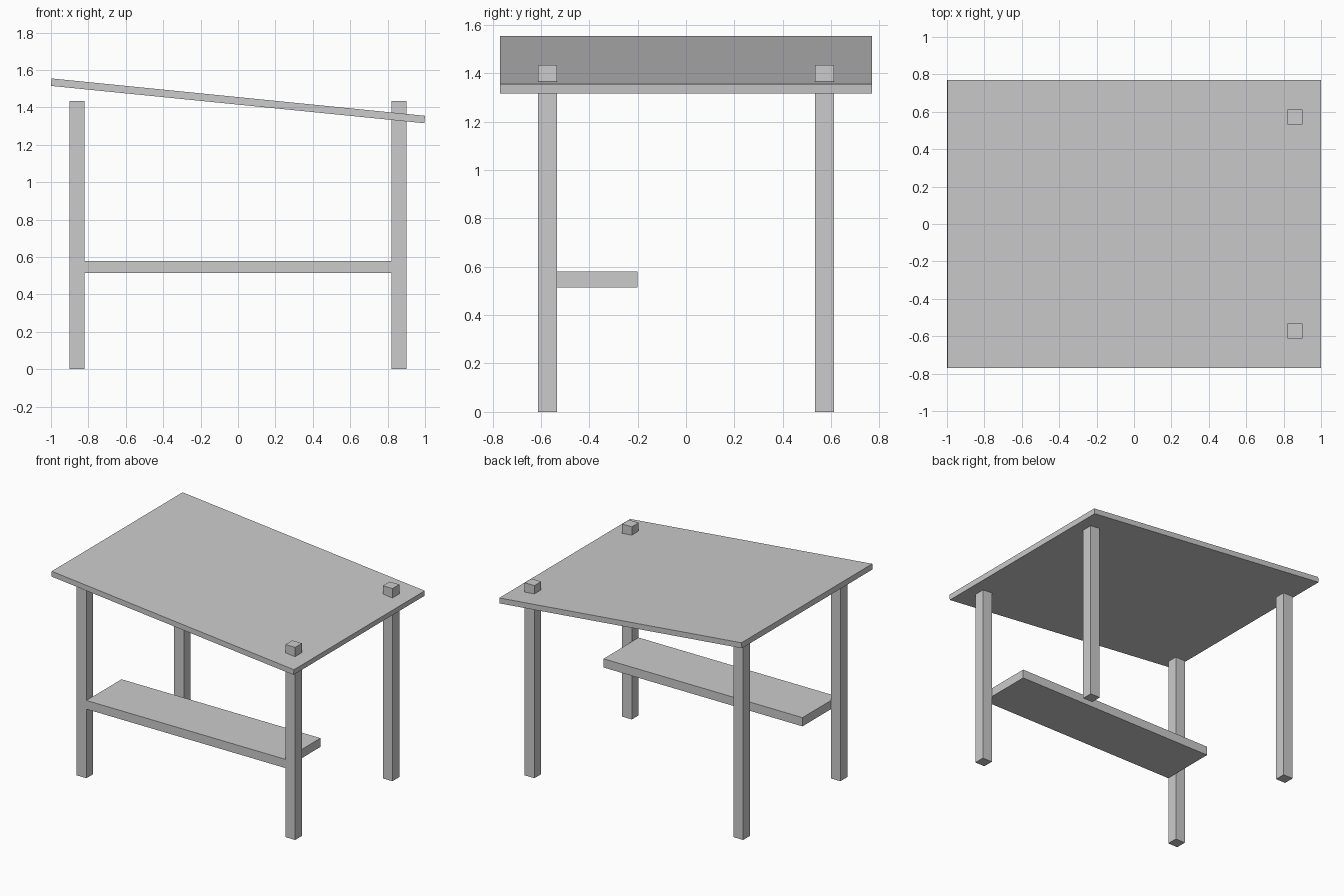
import bpy
import math

default_cube = bpy.data.objects.get("Cube")
if default_cube:
    bpy.data.objects.remove(default_cube, do_unlink=True)

GREY = (0.6, 0.6, 0.6, 1.0)
material = bpy.data.materials.new("plain grey")
material.use_nodes = True
material.diffuse_color = GREY
material.node_tree.nodes["Principled BSDF"].inputs["Base Color"].default_value = GREY


def add_box(name, center, size, tilt=0.0):
    bpy.ops.mesh.primitive_cube_add(size=1, location=center)
    box = bpy.context.object
    box.name = name
    box.scale = size
    box.rotation_euler.y = tilt
    box.data.materials.append(material)
    return box


# Tabletop sloping down towards the model's left
TILT = math.atan(0.1)
THICKNESS = 0.04
length = (2.0 - THICKNESS * math.sin(TILT)) / math.cos(TILT)
add_box("tabletop", (0, 0, 1.435), (length, 1.54, THICKNESS), TILT)

# Four equal legs; the left pair pokes through the lower end of the top
LEG_X, LEG_Y, LEG_HEIGHT, LEG_WIDTH = 0.86, 0.573, 1.435, 0.08
for side, sx in (("right", -1), ("left", 1)):
    for end, sy in (("front", -1), ("back", 1)):
        add_box(f"{end}_{side}_leg",
                (sx * LEG_X, sy * LEG_Y, LEG_HEIGHT / 2),
                (LEG_WIDTH, LEG_WIDTH, LEG_HEIGHT))

# Low shelf fitted between the front legs
shelf_front, shelf_back = -LEG_Y - LEG_WIDTH / 2, -0.2
add_box("shelf",
        (0, (shelf_front + shelf_back) / 2, 0.547),
        (2 * LEG_X - LEG_WIDTH, shelf_back - shelf_front, 0.065))
